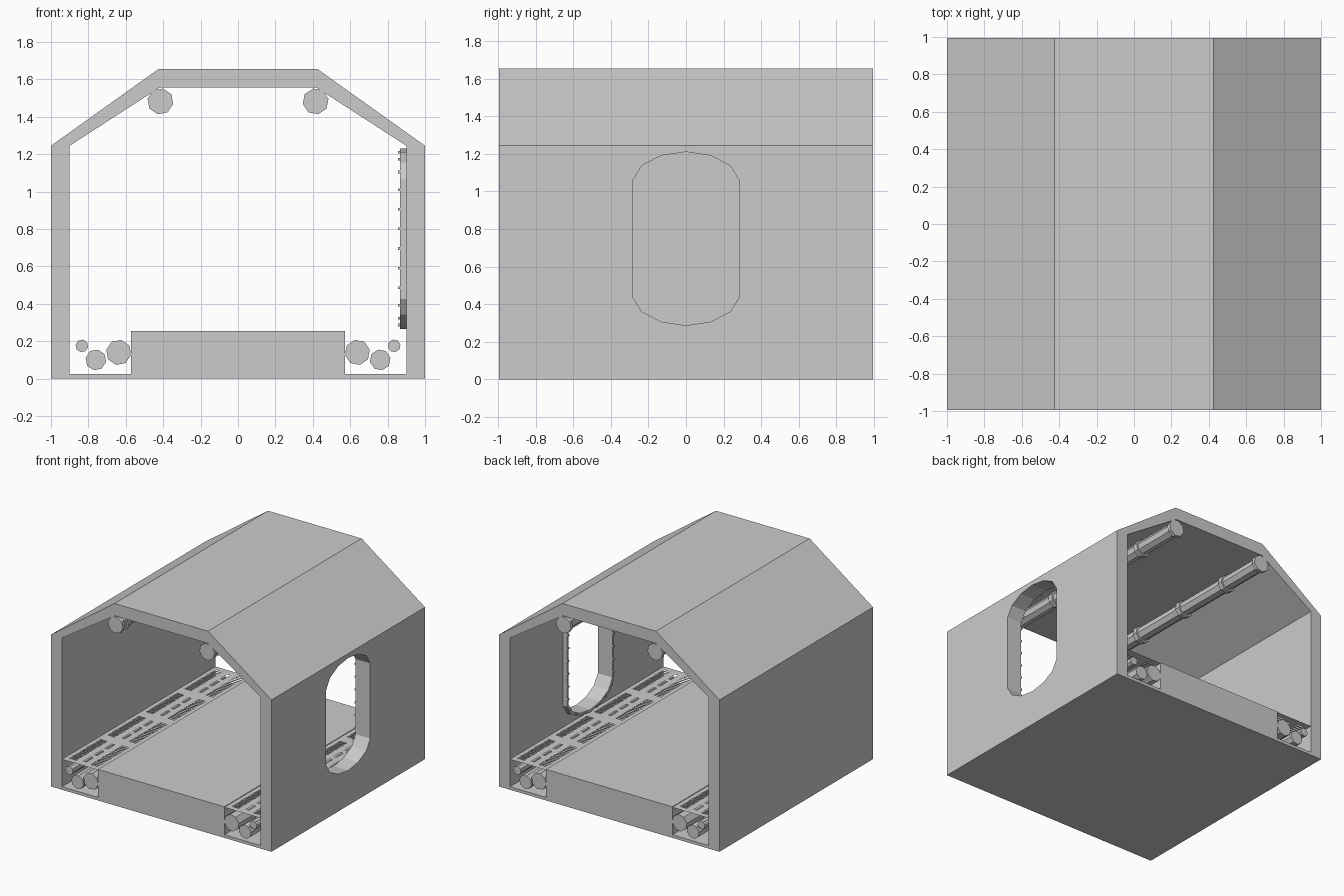
import bpy, bmesh, math

if "Cube" in bpy.data.objects:
    bpy.data.objects.remove(bpy.data.objects["Cube"])

HALF = 0.995            # half length of the corridor
MODULE = 2 * HALF / 4   # repeat length of pipes and grates


def finish(name, bm):
    bmesh.ops.recalc_face_normals(bm, faces=bm.faces)
    mesh = bpy.data.meshes.new(name)
    bm.to_mesh(mesh)
    bm.free()
    ob = bpy.data.objects.new(name, mesh)
    bpy.context.collection.objects.link(ob)
    return ob


def prism(name, pts, axis, a, b):
    """Extrude a (u, z) outline along x or y from a to b."""
    bm = bmesh.new()
    place = (lambda u, z, t: (t, u, z)) if axis == 'x' else (lambda u, z, t: (u, t, z))
    lo = [bm.verts.new(place(u, z, a)) for u, z in pts]
    hi = [bm.verts.new(place(u, z, b)) for u, z in pts]
    bm.faces.new(lo)
    bm.faces.new(hi)
    for i in range(len(pts)):
        j = (i + 1) % len(pts)
        bm.faces.new((lo[i], lo[j], hi[j], hi[i]))
    return finish(name, bm)


def pipe(name, x, z, stations, sides=8, turn=0.2):
    """Low-poly pipe along y through (y, radius) stations."""
    bm = bmesh.new()
    rings = []
    for y, r in stations:
        angles = [math.copysign(1, x) * turn + math.tau * k / sides for k in range(sides)]
        rings.append([bm.verts.new((x + r * math.cos(t), y, z + r * math.sin(t))) for t in angles])
    for p, q in zip(rings, rings[1:]):
        for i in range(sides):
            j = (i + 1) % sides
            bm.faces.new((p[i], p[j], q[j], q[i]))
    bm.faces.new(rings[0])
    bm.faces.new(rings[-1])
    return finish(name, bm)


def mirrored(right):
    return right + [(-u, z) for u, z in reversed(right)]


# Walls and roof as one arch, floor with side trenches
outer = mirrored([(1, 0), (1, 1.245), (0.425, 1.655)])
inner = mirrored([(0.9, 0), (0.9, 1.245), (0.42, 1.555)])
shell = prism("corridor_shell", outer + inner[::-1], 'y', -HALF, HALF)
prism("floor", mirrored([(0.9, 0), (0.9, 0.025), (0.573, 0.025), (0.573, 0.255)]), 'y', -HALF, HALF)

# Doorway cut in the right wall
half = [(0.13, 0.306), (0.235, 0.36), (0.285, 0.44), (0.285, 1.056), (0.235, 1.137), (0.13, 1.191)]
door = [(0, 0.287)] + half + [(0, 1.21)] + [(-u, z) for u, z in reversed(half)]
cutter = prism("doorway_cutter", door, 'x', 0.8, 1.1)
cutter.hide_render = True
mod = shell.modifiers.new("doorway", 'BOOLEAN')
mod.object = cutter
mod.operation = 'DIFFERENCE'
mod.solver = 'EXACT'
bpy.context.view_layer.objects.active = shell
bpy.ops.object.modifier_apply(modifier=mod.name)
bpy.data.objects.remove(cutter)

# Door frame ring on the inner wall face
MID = 0.7485


def widen(p, d):
    return (p[0] * (1 + d / 0.285), MID + (p[1] - MID) * (1 + d / 0.4615))


bm = bmesh.new()
loops = [[bm.verts.new((x, *widen(p, d))) for p in door]
         for x, d in ((0.9, 0), (0.867, 0), (0.867, 0.021), (0.9, 0.021))]
for k in range(4):
    p, q = loops[k], loops[(k + 1) % 4]
    for i in range(len(door)):
        j = (i + 1) % len(door)
        bm.faces.new((p[i], p[j], q[j], q[i]))
finish("door_frame", bm)

# Bolts around the frame: one per curved segment, six per straight side
bm = bmesh.new()
for i, p in enumerate(door):
    q = door[(i + 1) % len(door)]
    n = 6 if abs(q[1] - p[1]) > 0.3 else 1
    for k in range(n):
        f = (k + 0.5) / n
        u, z = widen((p[0] + (q[0] - p[0]) * f, p[1] + (q[1] - p[1]) * f), 0.0105)
        made = bmesh.ops.create_cube(bm, size=1)['verts']
        bmesh.ops.scale(bm, verts=made, vec=(0.014, 0.014, 0.014))
        bmesh.ops.translate(bm, verts=made, vec=(0.862, u, z))
finish("door_frame_bolts", bm)

# Ceiling pipe stations: flanged ends and one collar per module
stations = [(-HALF, 0.07), (-HALF + 0.03, 0.07), (-HALF + 0.03, 0.056)]
for m in range(4):
    y = -HALF + m * MODULE + 0.09
    stations += [(y - 0.02, 0.056), (y - 0.02, 0.07), (y + 0.02, 0.07), (y + 0.02, 0.056)]
stations += [(HALF - 0.03, 0.056), (HALF - 0.03, 0.07), (HALF, 0.07)]

for s, side in ((-1, "left"), (1, "right")):
    pipe(f"ceiling_pipe_{side}", s * 0.415, 1.482, stations)

    # Plain pipes in the floor trench
    for label, x, z, r in (("large", 0.638, 0.14, 0.068), ("medium", 0.76, 0.1, 0.056),
                           ("small", 0.835, 0.175, 0.034)):
        pipe(f"trench_pipe_{label}_{side}", s * x, z, [(-HALF, r), (HALF, r)])

    # Slotted grate sheet over the trench
    bm = bmesh.new()

    def strip(x0, x1, y0, y1):
        bm.faces.new([bm.verts.new((s * x, y, 0.25))
                      for x, y in ((x0, y0), (x1, y0), (x1, y1), (x0, y1))])

    for x0, x1 in ((0.573, 0.61), (0.67, 0.725), (0.75, 0.805), (0.865, 0.9)):
        strip(x0, x1, -HALF, HALF)
    for x0, x1, count, slot in ((0.61, 0.67, 16, 0.011), (0.725, 0.75, 3, 0.09),
                                (0.805, 0.865, 16, 0.011)):
        for m in range(4):
            start = -HALF + m * MODULE
            pitch = (MODULE - 0.08) / count
            y = start
            for k in range(count):
                edge = start + 0.04 + (k + 0.5) * pitch - slot / 2
                strip(x0, x1, y, edge)
                y = edge + slot
            strip(x0, x1, y, start + MODULE)
    finish(f"floor_grate_{side}", bm)
    for f in bpy.data.objects[f"floor_grate_{side}"].data.polygons:
        if f.normal.z < 0:
            f.flip()
